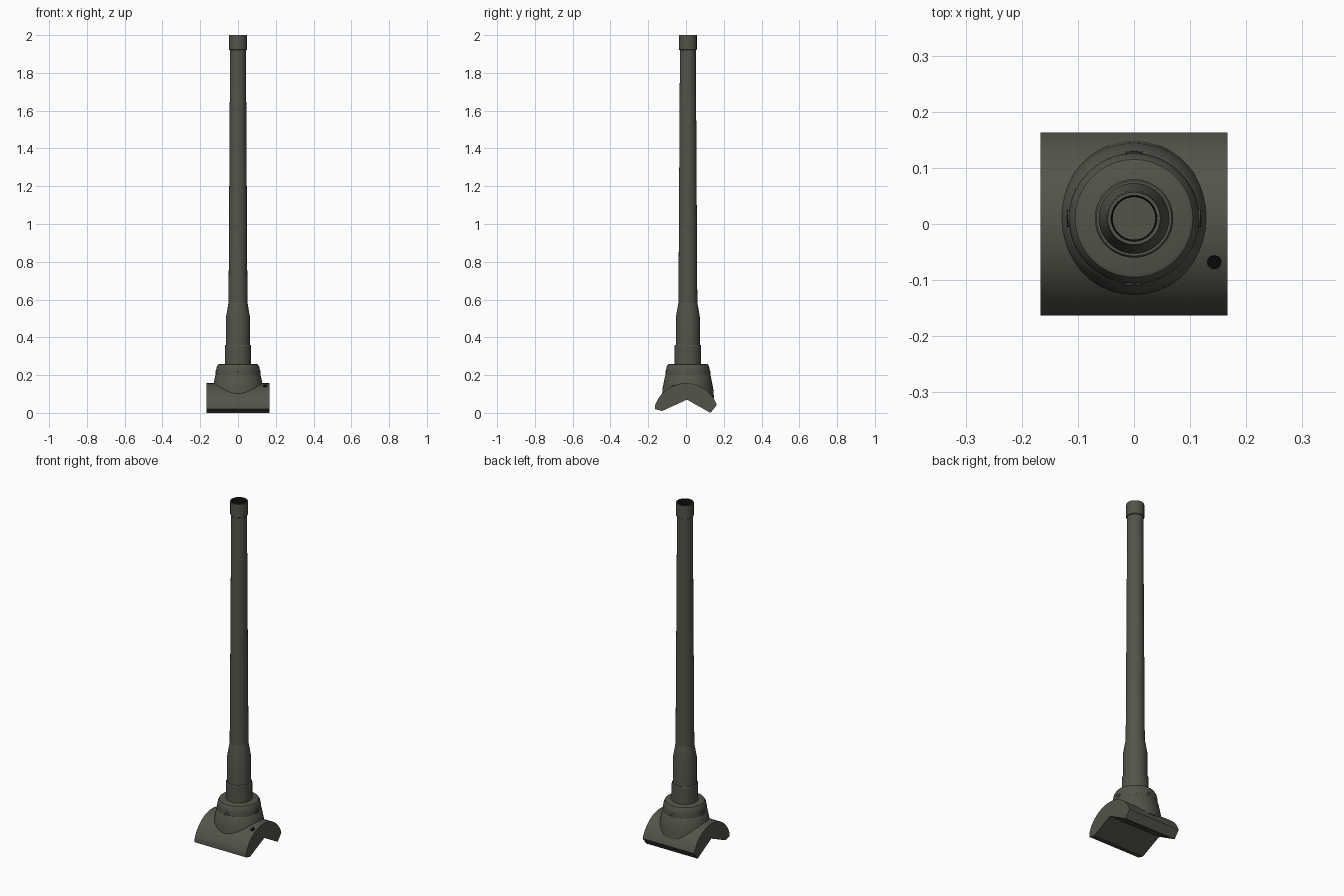
import bpy
import bmesh
from math import sin, cos, pi, radians, atan2, hypot
from mathutils import Matrix, Vector

cube = bpy.data.objects.get("Cube")
if cube:
    bpy.data.objects.remove(cube, do_unlink=True)


def material(name, rgb):
    m = bpy.data.materials.new(name)
    m.use_nodes = True
    m.diffuse_color = (*rgb, 1)
    m.node_tree.nodes["Principled BSDF"].inputs["Base Color"].default_value = (*rgb, 1)
    return m


olive = material("olive_grey_paint", (0.085, 0.09, 0.07))
black = material("bore_black", (0.004, 0.004, 0.004))
AXIS_Y = 0.01


def finish(bm, name, mats, matrix=None):
    bmesh.ops.recalc_face_normals(bm, faces=bm.faces)
    if matrix:
        bm.transform(matrix)
    mesh = bpy.data.meshes.new(name)
    bm.to_mesh(mesh)
    bm.free()
    for m in mats:
        mesh.materials.append(m)
    ob = bpy.data.objects.new(name, mesh)
    bpy.context.collection.objects.link(ob)
    bpy.ops.object.select_all(action="DESELECT")
    ob.select_set(True)
    bpy.context.view_layer.objects.active = ob
    bpy.ops.object.shade_smooth_by_angle(angle=radians(30))
    return ob


def lathe(name, profile, mats=(olive,), sides=40, matrix=None, black_from=None):
    """Revolve (radius, height) pairs about z; steps from black_from on are black."""
    bm = bmesh.new()
    rings = []
    for r, z in profile:
        rings.append([bm.verts.new((r * cos(2 * pi * i / sides),
                                    r * sin(2 * pi * i / sides), z)) for i in range(sides)])
    for k, (a, b) in enumerate(zip(rings, rings[1:])):
        for i in range(sides):
            j = (i + 1) % sides
            f = bm.faces.new((a[i], a[j], b[j], b[i]))
            if black_from is not None and k >= black_from:
                f.material_index = 1
    bm.faces.new(rings[0])
    cap = bm.faces.new(rings[-1])
    if black_from is not None:
        cap.material_index = 1
    return finish(bm, name, mats, matrix)


centre_line = Matrix.Translation((0, AXIS_Y, 0))

# Curved shield: arc on top, shallow V underneath, extruded along x
ARC_Z, ARC_R, HALF_W = -0.016, 0.173, 0.167
start = atan2(0.042 - ARC_Z, 0.163)
section = [(ARC_R * cos(start + (pi - 2 * start) * i / 28),
            ARC_Z + ARC_R * sin(start + (pi - 2 * start) * i / 28)) for i in range(29)]
section += [(-0.163, 0.02), (-0.127, 0.01), (0.005, 0.07), (0.13, 0.0)]
bm = bmesh.new()
face = bm.faces.new([bm.verts.new((-HALF_W, y, z)) for y, z in section])
side = bmesh.ops.extrude_face_region(bm, geom=[face])
bmesh.ops.translate(bm, vec=(2 * HALF_W, 0, 0),
                    verts=[g for g in side["geom"] if isinstance(g, bmesh.types.BMVert)])
finish(bm, "curved_shield", [olive])

# Conical barrel housing with rounded top lip
lathe("barrel_housing",
      [(0.138, 0.08), (0.134, 0.13), (0.121, 0.195), (0.117, 0.2), (0.116, 0.225),
       (0.112, 0.245), (0.105, 0.257), (0.098, 0.26)], matrix=centre_line)

# Collar where the barrel leaves the housing
lathe("barrel_collar", [(0.07, 0.24), (0.07, 0.355), (0.067, 0.36)], matrix=centre_line)

# Thick sleeve tapering into the barrel
lathe("barrel_sleeve", [(0.063, 0.34), (0.063, 0.51), (0.05, 0.585)], matrix=centre_line)

# Long tapered barrel
lathe("barrel", [(0.05, 0.58), (0.042, 1.93)], matrix=centre_line)

# Muzzle ring with an open black bore
lathe("muzzle_ring", [(0.043, 1.92), (0.047, 1.923), (0.047, 2.0), (0.041, 2.0), (0.038, 1.994),
                      (0.038, 1.93)], mats=(olive, black), matrix=centre_line, black_from=3)

# Four bolts around the housing
for i, label in enumerate(("left", "back", "right", "front")):
    a = i * pi / 2
    out = Vector((cos(a), sin(a), 0.05))
    turn = out.to_track_quat("Z", "Y").to_matrix().to_4x4()
    place = Matrix.Translation((0.114 * cos(a), AXIS_Y + 0.114 * sin(a), 0.21)) @ turn
    lathe("bolt_" + label, [(0.015, -0.004), (0.015, 0.005), (0.008, 0.005), (0.008, 0.002)],
          sides=12, matrix=place)

# Small gun port in the shield
px, py = 0.143, -0.068
normal = Vector((0, py, (ARC_R ** 2 - py ** 2) ** 0.5))
port = Matrix.Translation((px, py, ARC_Z + normal.z)) @ normal.to_track_quat("Z", "Y").to_matrix().to_4x4()
lathe("gun_port", [(0.013, -0.006), (0.013, 0.002)], mats=(black,), sides=12, matrix=port)
